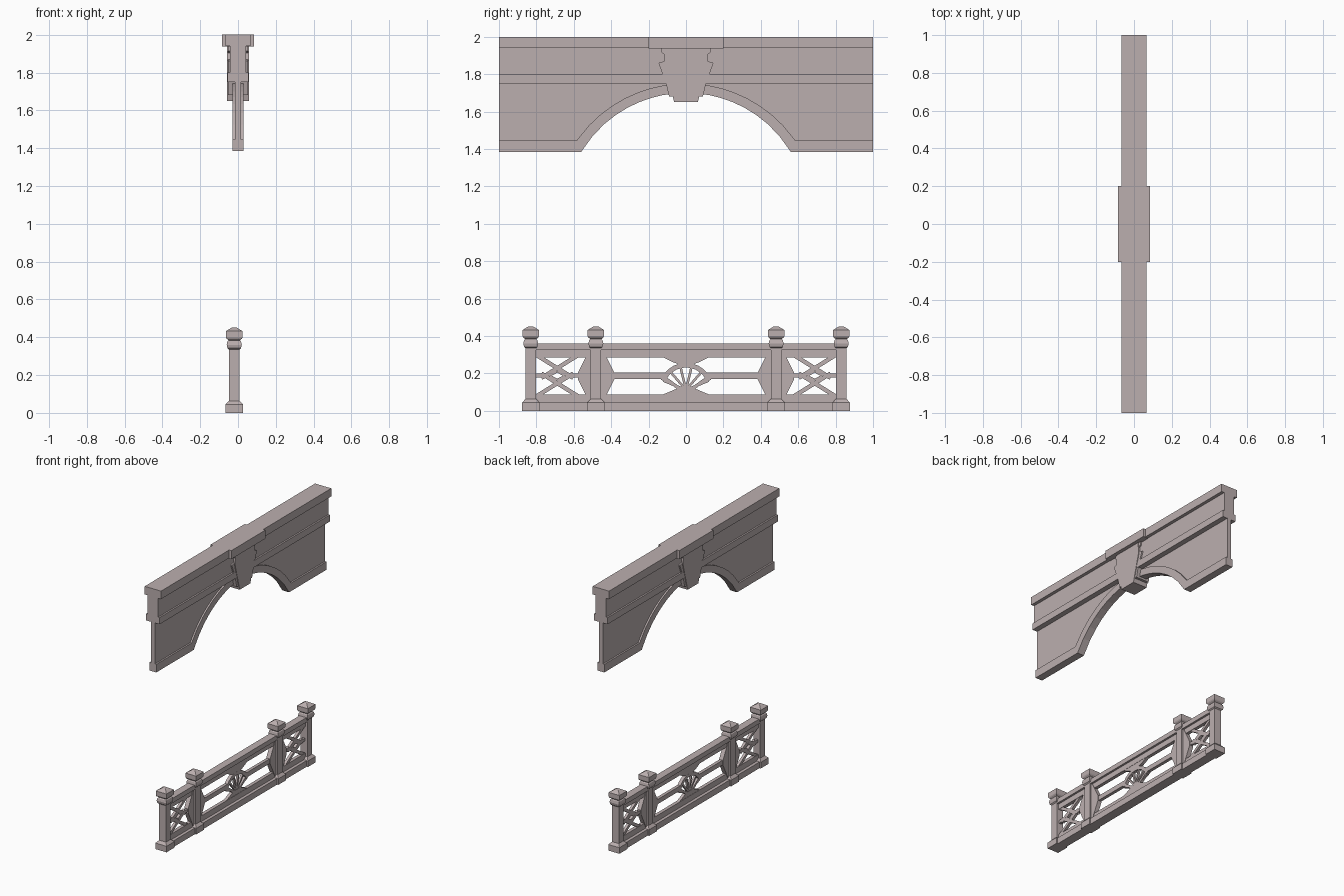
import bpy
import bmesh
from math import cos, sin, radians, sqrt, hypot

cube = bpy.data.objects.get("Cube")
if cube:
    bpy.data.objects.remove(cube, do_unlink=True)

stone = bpy.data.materials.new("warm grey stone")
stone.use_nodes = True
colour = (0.50, 0.43, 0.43, 1)
stone.diffuse_color = colour
stone.node_tree.nodes["Principled BSDF"].inputs["Base Color"].default_value = colour

RAIL_X = -0.02   # centre line of the railing


def finish(name, bm):
    bmesh.ops.recalc_face_normals(bm, faces=bm.faces)
    mesh = bpy.data.meshes.new(name)
    bm.to_mesh(mesh)
    bm.free()
    mesh.materials.append(stone)
    obj = bpy.data.objects.new(name, mesh)
    bpy.context.collection.objects.link(obj)
    return obj


def plates(name, outlines, half, cx=0.0):
    """Extrude (y, z) outlines along x, to half thickness on each side."""
    bm = bmesh.new()
    for pts in outlines:
        near = [bm.verts.new((cx - half, y, z)) for y, z in pts]
        far = [bm.verts.new((cx + half, y, z)) for y, z in pts]
        bm.faces.new(near)
        bm.faces.new(far[::-1])
        for i in range(len(pts)):
            j = (i + 1) % len(pts)
            bm.faces.new((near[i], far[i], far[j], near[j]))
    return finish(name, bm)


def rect(y0, y1, z0, z1):
    return [(y0, z0), (y1, z0), (y1, z1), (y0, z1)]


def strut(a, b, width):
    dy, dz = b[0] - a[0], b[1] - a[1]
    k = width / 2 / hypot(dy, dz)
    ny, nz = -dz * k, dy * k
    return [(a[0] + ny, a[1] + nz), (b[0] + ny, b[1] + nz),
            (b[0] - ny, b[1] - nz), (a[0] - ny, a[1] - nz)]


def flip_y(pts):
    return [(-y, z) for y, z in pts]


def both(outlines):
    return outlines + [flip_y(p) for p in outlines]


def arc(span, foot, apex, steps):
    """Half of a segmental arch, from its foot at -span to the crown."""
    rise = apex - foot
    r = (span * span + rise * rise) / (2 * rise)
    return [(-span * (1 - i / steps),
             apex - r + sqrt(r * r - (span * (1 - i / steps)) ** 2))
            for i in range(steps + 1)]


# Arched wall with raised border
inner = arc(0.56, 1.385, 1.70, 9)
outer = arc(0.585, 1.445, 1.75, 9)
panel = [(-1, 1.40), (-0.575, 1.40)] + outer
panel += [(0, 1.78), (-1, 1.78)]
plates("wall_panel", both([panel]), 0.016)
border = [(-1, 1.385)] + inner + outer[::-1] + [(-1, 1.445)]
plates("arch_border", both([border]), 0.028)

# Parapet layers
plates("string_course", [rect(-1, 1, 1.75, 1.80)], 0.055)
plates("frieze", [rect(-1, 1, 1.80, 1.94)], 0.043)
plates("coping", [rect(-1, 1, 1.94, 2.0)], 0.067)
plates("centre_coping", [rect(-0.2, 0.2, 1.937, 2.0)], 0.085)

# Keystone: notched core and a narrower face plate
core = [(-0.13, 1.94), (-0.13, 1.915), (-0.11, 1.90), (-0.115, 1.87),
        (-0.147, 1.86), (-0.107, 1.75), (-0.09, 1.68), (-0.067, 1.68),
        (-0.063, 1.65)]
plates("keystone", [core + flip_y(core)[::-1]], 0.053)
face = [(-0.11, 1.94), (-0.118, 1.86), (-0.063, 1.65)]
plates("keystone_face", [face + flip_y(face)[::-1]], 0.058)


# Railing posts: stacked square sections (half width, height)
def post(name, y):
    sections = [(0.046, 0), (0.046, 0.045), (0.028, 0.064), (0.028, 0.335),
                (0.036, 0.342), (0.040, 0.36), (0.036, 0.378), (0.030, 0.384),
                (0.040, 0.392), (0.044, 0.40), (0.044, 0.432), (0.012, 0.452)]
    bm = bmesh.new()
    rings = [[bm.verts.new((RAIL_X + sx * h, y + sy * h, z))
              for sx, sy in ((-1, -1), (1, -1), (1, 1), (-1, 1))]
             for h, z in sections]
    bm.faces.new(rings[0])
    bm.faces.new(rings[-1])
    for low, high in zip(rings, rings[1:]):
        for i in range(4):
            j = (i + 1) % 4
            bm.faces.new((low[i], low[j], high[j], high[i]))
    finish(name, bm)


for side, s in (("left", 1), ("right", -1)):
    post("outer_post_" + side, s * 0.83)
    post("inner_post_" + side, s * 0.482)

# Long rails
plates("bottom_rail", [rect(-0.83, 0.83, 0, 0.046)], 0.036, RAIL_X)
plates("bottom_frame", [rect(-0.83, 0.83, 0.04, 0.088)], 0.013, RAIL_X)
plates("top_frame", [rect(-0.83, 0.83, 0.285, 0.33)], 0.013, RAIL_X)
plates("top_rail", [rect(-0.83, 0.83, 0.325, 0.36)], 0.028, RAIL_X)

# Hexagonal plates behind the inner posts
hexagon = [(0.445, 0.046), (0.383, 0.17), (0.383, 0.205), (0.445, 0.325),
           (0.518, 0.325), (0.578, 0.205), (0.578, 0.17), (0.518, 0.046)]
plates("post_wings", both([hexagon]), 0.016, RAIL_X)

# Central bars and fan
plates("middle_bar", both([rect(0.105, 0.40, 0.17, 0.205)]), 0.012, RAIL_X)
fan_z = 0.112


def polar(r, a):
    return (r * cos(radians(a)), fan_z + r * sin(radians(a)))


angles = [22 + i * 136 / 10 for i in range(11)]
ring = [polar(0.145, a) for a in angles] + [polar(0.12, a) for a in angles[::-1]]
spokes = [strut((0, fan_z), polar(0.13, a), 0.013) for a in angles[::2]]
foot = [(-0.14, 0.08), (-0.11, 0.093), (-0.035, 0.125), (0.035, 0.125),
        (0.11, 0.093), (0.14, 0.08)]
cheek = strut((0.13, 0.188), (0.03, 0.115), 0.018)
crown = [(0.13, 0.29), (0.075, 0.262), (0.04, 0.25), (0.0, 0.255), (0.0, 0.29)]
plates("fan_ring", [ring], 0.012, RAIL_X)
plates("fan_spokes", spokes, 0.008, RAIL_X)
plates("fan_base", [foot] + both([cheek]), 0.011, RAIL_X)
plates("fan_crown", both([crown]), 0.0115, RAIL_X)

# Lattice side panels
mid, level = 0.688, 0.188
lattice = []
for s in (-1, 1):
    for t in (-1, 1):
        lattice.append(strut((mid + s * 0.115, level + t * 0.112),
                             (mid - s * 0.085, level - t * 0.012), 0.022))
        lattice.append(strut((mid + s * 0.04, level), (mid, level + t * 0.022), 0.010))
    lattice.append(strut((mid + s * 0.06, level), (mid + s * 0.125, level), 0.022))
plates("side_lattice", both(lattice), 0.010, RAIL_X)
